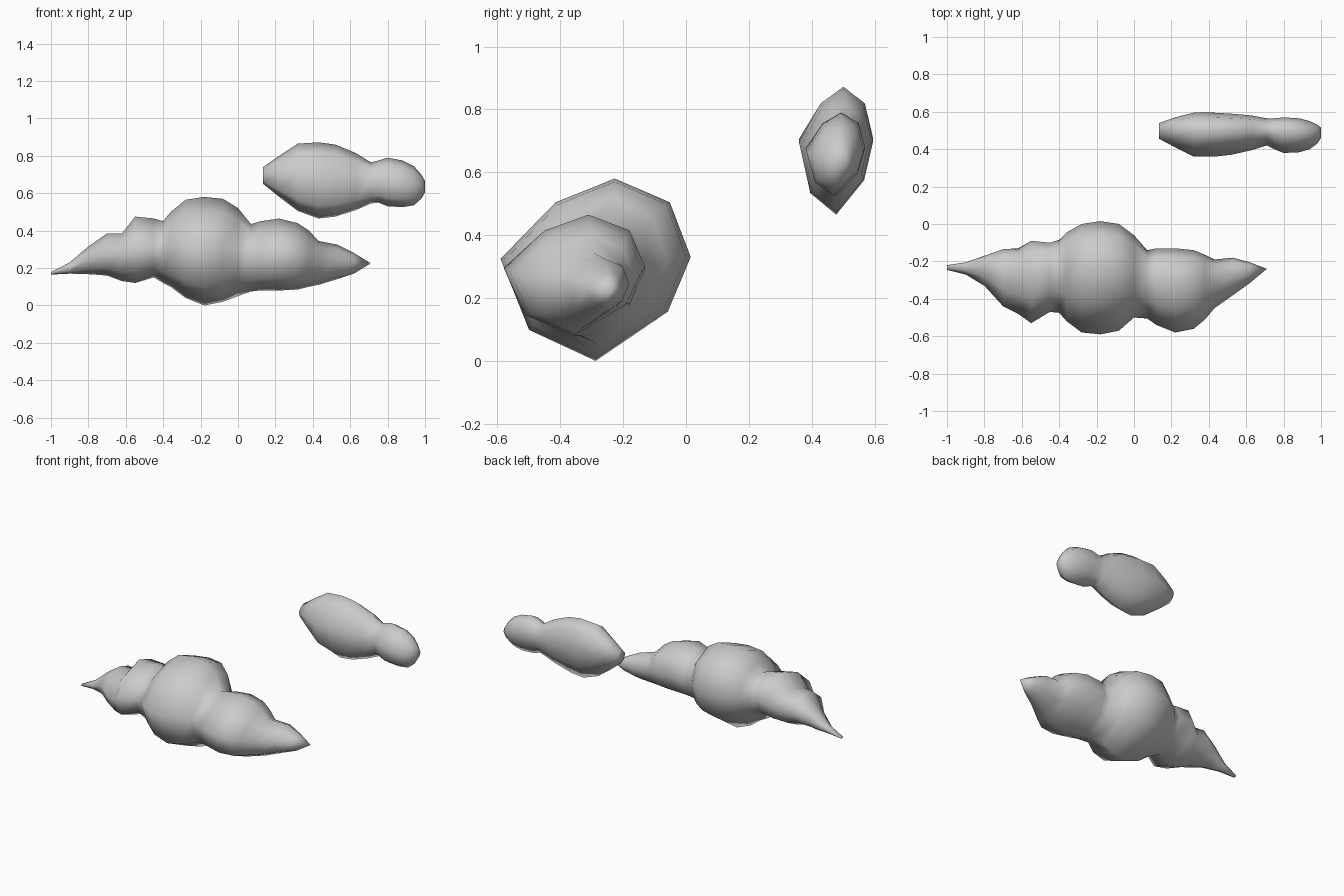
import bpy
import bmesh

cube = bpy.data.objects.get("Cube")
if cube:
    bpy.data.objects.remove(cube, do_unlink=True)

# Single soft grey for both clouds
cloud_grey = bpy.data.materials.new("cloud_grey")
cloud_grey.use_nodes = True
colour = (0.6, 0.6, 0.6, 1)
cloud_grey.diffuse_color = colour
shader = cloud_grey.node_tree.nodes["Principled BSDF"]
shader.inputs["Base Color"].default_value = colour
shader.inputs["Roughness"].default_value = 0.8

# Eight-sided cross-section: fractions of a ring's depth and height
SECTION = [(0, .56), (.29, .87), (.6, 1), (.89, .87),
           (1, .57), (.88, .27), (.5, 0), (.15, .17)]


def section_ring(bm, x, front, back, low, high):
    """Add one cross-section of the cloud, fitted to its depth and height."""
    return [bm.verts.new((x, front + u * (back - front), low + v * (high - low)))
            for u, v in SECTION]


def loft_cloud(name, stations):
    """Skin a row of cross-sections along x and close both ends."""
    bm = bmesh.new()
    rings = [section_ring(bm, *station) for station in stations]
    sides = len(SECTION)
    for left, right in zip(rings, rings[1:]):
        for i in range(sides):
            j = (i + 1) % sides
            bm.faces.new((left[i], left[j], right[j], right[i]))
    bm.faces.new(rings[0])
    bm.faces.new(rings[-1])
    bmesh.ops.remove_doubles(bm, verts=bm.verts, dist=0.001)
    bmesh.ops.recalc_face_normals(bm, faces=bm.faces)
    for face in bm.faces:
        face.smooth = True
    mesh = bpy.data.meshes.new(name)
    bm.to_mesh(mesh)
    bm.free()
    mesh.materials.append(cloud_grey)
    cloud = bpy.data.objects.new(name, mesh)
    bpy.context.collection.objects.link(cloud)
    return cloud


# Each station: x, front y, back y, bottom z, top z
# Large cloud: thin tail, small puff, main puff, side puff, pointed tip
loft_cloud("large_cloud", [
    (-1, -.245, -.22, .165, .178),
    (-.9, -.27, -.205, .17, .23),
    (-.8, -.33, -.17, .167, .315),
    (-.7, -.44, -.135, .16, .385),
    (-.62, -.48, -.13, .13, .385),
    (-.55, -.53, -.09, .12, .475),
    (-.45, -.47, -.1, .15, .465),
    (-.4, -.475, -.085, .12, .45),
    (-.36, -.52, -.045, .1, .5),
    (-.28, -.58, 0, .04, .565),
    (-.18, -.59, .015, 0, .58),
    (-.08, -.57, 0, .02, .57),
    (0, -.5, -.06, .05, .52),
    (.07, -.505, -.14, .075, .435),
    (.12, -.54, -.13, .08, .45),
    (.22, -.58, -.13, .08, .465),
    (.32, -.56, -.14, .085, .44),
    (.38, -.51, -.165, .1, .4),
    (.43, -.45, -.19, .11, .345),
    (.53, -.38, -.18, .14, .325),
    (.62, -.315, -.205, .17, .28),
    (.71, -.24, -.24, .225, .225),
])

# Small cloud: blunt end, long puff, round end puff
loft_cloud("small_cloud", [
    (.135, .455, .54, .65, .74),
    (.22, .41, .57, .58, .8),
    (.32, .36, .595, .505, .865),
    (.43, .36, .595, .465, .872),
    (.52, .37, .59, .475, .86),
    (.63, .395, .58, .51, .815),
    (.71, .42, .565, .545, .765),
    (.75, .4, .565, .55, .775),
    (.8, .38, .57, .53, .79),
    (.88, .383, .565, .525, .775),
    (.94, .4, .55, .535, .745),
    (.98, .43, .53, .57, .7),
    (1, .46, .515, .605, .665),
])
